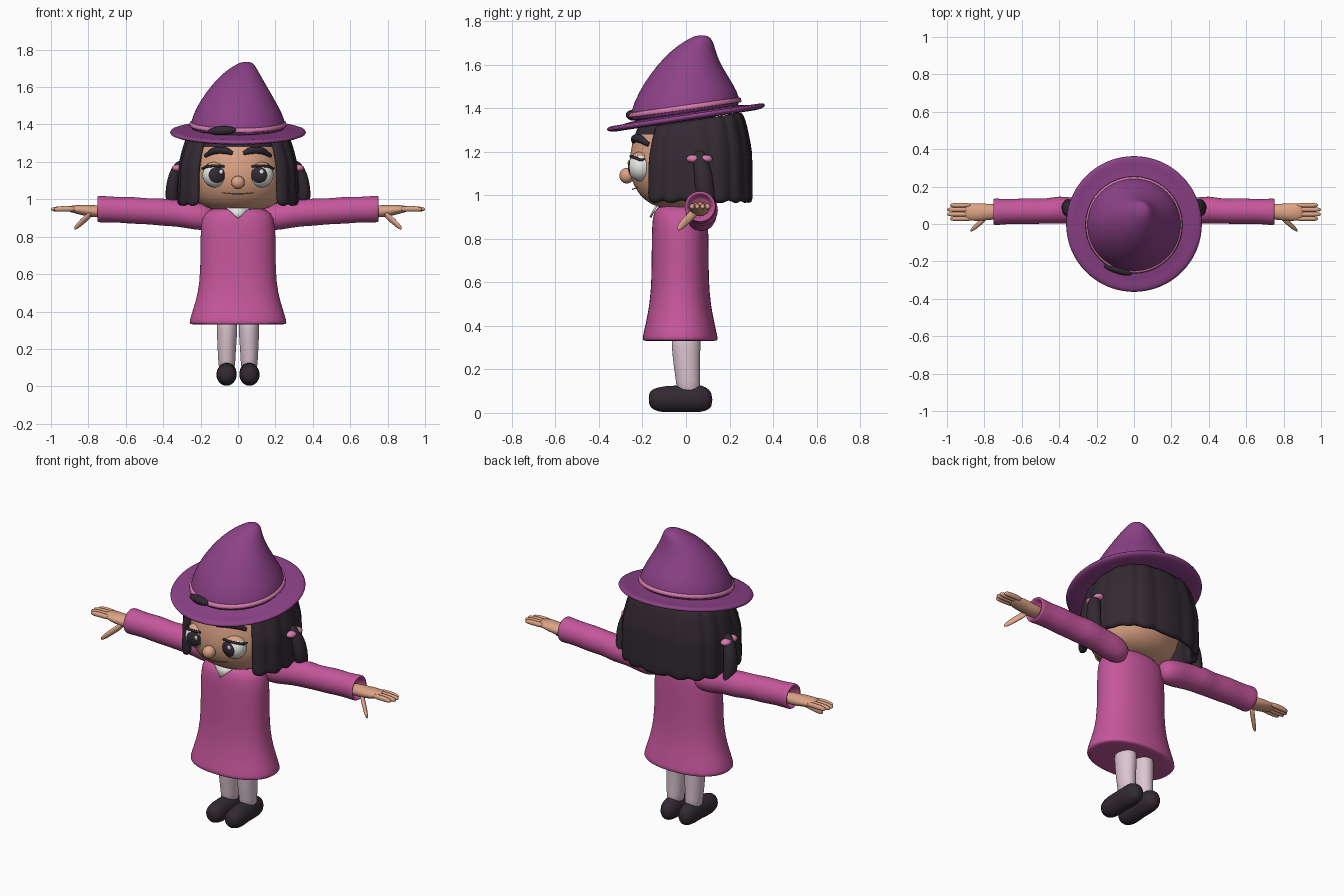
import bpy, bmesh, math
from mathutils import Matrix

cube = bpy.data.objects.get("Cube")
if cube:
    bpy.data.objects.remove(cube, do_unlink=True)


def material(name, r, g, b):
    m = bpy.data.materials.new(name)
    m.use_nodes = True
    m.diffuse_color = (r, g, b, 1)
    bsdf = next(n for n in m.node_tree.nodes if n.type == 'BSDF_PRINCIPLED')
    bsdf.inputs["Base Color"].default_value = (r, g, b, 1)
    bsdf.inputs["Roughness"].default_value = 0.8
    return m


PINK = material("magenta cloth", 0.56, 0.095, 0.33)
PURPLE = material("purple felt", 0.27, 0.055, 0.25)
BAND = material("light pink", 0.68, 0.2, 0.42)
SKIN = material("skin", 0.72, 0.37, 0.235)
HAIR = material("dark hair", 0.032, 0.023, 0.032)
SOCK = material("pale stocking", 0.72, 0.56, 0.63)
WHITE = material("white", 0.85, 0.85, 0.82)
SHADE = material("mouth brown", 0.42, 0.19, 0.12)


def finish(name, bm, mats, sub=0):
    bmesh.ops.recalc_face_normals(bm, faces=bm.faces)
    me = bpy.data.meshes.new(name)
    for f in bm.faces:
        f.smooth = True
    bm.to_mesh(me)
    bm.free()
    for m in mats:
        me.materials.append(m)
    ob = bpy.data.objects.new(name, me)
    bpy.context.collection.objects.link(ob)
    if sub:
        mod = ob.modifiers.new("smooth", 'SUBSURF')
        mod.levels = mod.render_levels = sub
    return ob


def spow(v, e):
    return math.copysign(abs(v) ** e, v)


def loft(name, mat, rings, axis='z', n=24, sub=1, tilt=0, square=1.0):
    """Skin elliptical rings (x, y, z, a, b) stacked along one axis."""
    bm = bmesh.new()
    loops = []
    for x, y, z, a, b in rings:
        loop = []
        for i in range(n):
            t = math.tau * i / n
            u, v = a * spow(math.cos(t), square), b * spow(math.sin(t), square)
            p = {'x': (x, y + u, z + v), 'y': (x + u, y, z + v),
                 'z': (x + u, y + v, z + tilt * (y + v))}[axis]
            loop.append(bm.verts.new(p))
        loops.append(loop)
    for lo, hi in zip(loops, loops[1:]):
        for i in range(n):
            j = (i + 1) % n
            bm.faces.new((lo[i], lo[j], hi[j], hi[i]))
    bm.faces.new(loops[0])
    bm.faces.new(loops[-1])
    return finish(name, bm, [mat], sub)


def ball(name, mats, loc, scale, rot=(0, 0, 0), rule=None, keep=None):
    """Ellipsoid whose pole points to the front; rule paints, keep trims."""
    bm = bmesh.new()
    bmesh.ops.create_uvsphere(bm, u_segments=32, v_segments=18, radius=1)
    bmesh.ops.rotate(bm, verts=bm.verts, matrix=Matrix.Rotation(math.pi / 2, 3, 'X'))
    if keep:
        bmesh.ops.delete(bm, geom=[v for v in bm.verts if not keep(v.co)], context='VERTS')
    if rule:
        for f in bm.faces:
            f.material_index = rule(f.calc_center_median())
    bmesh.ops.scale(bm, verts=bm.verts, vec=scale)
    ob = finish(name, bm, mats)
    ob.location, ob.rotation_euler = loc, rot
    return ob


def tube(name, mat, points, radius, taper):
    """Round stroke along a smooth path, thinner at its ends."""
    cu = bpy.data.curves.new(name, 'CURVE')
    cu.dimensions = '3D'
    cu.bevel_depth, cu.bevel_resolution, cu.use_fill_caps = radius, 3, True
    sp = cu.splines.new('BEZIER')
    sp.bezier_points.add(len(points) - 1)
    for i, (bp, p) in enumerate(zip(sp.bezier_points, points)):
        bp.co = p
        bp.handle_left_type = bp.handle_right_type = 'AUTO'
        bp.radius = taper if i in (0, len(points) - 1) else 1
    cu.materials.append(mat)
    ob = bpy.data.objects.new(name, cu)
    bpy.context.collection.objects.link(ob)


# Dress
dress = [(.33, .15, .1), (.33, .25, .165), (.335, .263, .176), (.37, .255, .168),
         (.45, .228, .15), (.55, .205, .134), (.7, .201, .131), (.86, .202, .131),
         (.93, .185, .122), (.96, .12, .09)]
loft("dress", PINK, [(0, -.027, z, a, b) for z, a, b in dress], n=32, square=.9)

# Collar
bm = bmesh.new()
bm.faces.new([bm.verts.new(p) for p in ((-.06, -.14, .955), (0, -.168, .9), (.06, -.14, .955))])
collar = finish("collar", bm, [WHITE])
collar.modifiers.new("thickness", 'SOLIDIFY').thickness = .009

# Head, with the scalp painted above the hairline
head_rings = [(.935, .09, .08), (.955, .18, .15), (1.0, .231, .207), (1.08, .254, .25),
              (1.16, .254, .253), (1.24, .238, .238), (1.28, .226, .226),
              (1.32, .21, .21), (1.38, .15, .15)]
head = loft("head", SKIN, [(0, -.01, z, a, b) for z, a, b in head_rings], n=36)
head.data.materials.append(HAIR)
for f in head.data.polygons:
    f.material_index = int(f.center.z > 1.285)
ball("nose", [SKIN], (0, -.272, 1.09), (.036, .034, .036))
tube("mouth", SHADE, [(-.085, -.222, 1.035), (0, -.245, 1.028), (.085, -.222, 1.035)], .003, .5)

# Fluted hair shell, open at the face
bm = bmesh.new()
cols, rows, grid = 84, 9, []
for i in range(cols + 1):
    s = i / cols
    t = math.radians(-54 + 288 * s)
    flute = abs(math.sin(math.pi * 13 * s)) ** .6
    column = []
    for k in range(rows + 1):
        d = k / rows
        swell = .83 + .17 * min(1, d * 2.2) ** .7 + .022 * d
        r = swell * (.955 + .045 * flute)
        x = .318 * r * spow(math.cos(t), .75)
        y = .04 + .262 * r * spow(math.sin(t), .8)
        top, bottom = 1.35 + .15 * y, .98 - .018 * flute
        column.append(bm.verts.new((x, y, top + (bottom - top) * d)))
    grid.append(column)
for c0, c1 in zip(grid, grid[1:]):
    for k in range(rows):
        bm.faces.new((c0[k], c1[k], c1[k + 1], c0[k + 1]))
hair = finish("hair", bm, [HAIR])
# keep the outer side facing away from the head before thickening
if sum(f.normal.x * f.center.x + f.normal.y * f.center.y for f in hair.data.polygons) < 0:
    hair.data.flip_normals()
solid = hair.modifiers.new("thickness", 'SOLIDIFY')
solid.thickness, solid.offset = .04, -1
sub = hair.modifiers.new("smooth", 'SUBSURF')
sub.levels = sub.render_levels = 1

# Hat
TILT = .153
brim = [(1.36, .2), (1.34, .28), (1.343, .355), (1.358, .369), (1.374, .355),
        (1.366, .29), (1.385, .24)]
loft("hat_brim", PURPLE, [(0, 0, z, r, r) for z, r in brim], n=40, tilt=TILT)
crown = [(1.36, 0, -.005, .258, .254), (1.4, 0, -.005, .255, .252), (1.45, 0, -.002, .242, .24),
         (1.53, -.002, .0, .2, .195), (1.61, .005, .012, .146, .14), (1.67, .015, .035, .101, .099),
         (1.71, .033, .06, .062, .064), (1.73, .042, .07, .035, .036), (1.735, .045, .072, .012, .012)]
bend = loft("hat_crown", PURPLE, [(x, y, z, a, b) for z, x, y, a, b in crown], n=32)
for v in bend.data.vertices:
    v.co.z += TILT * v.co.y * max(0, 1 - (v.co.z - 1.36) / .34)
loft("hat_band", BAND, [(0, -.005, z, r, r) for z, r in ((1.392, .255), (1.395, .26), (1.412, .257),
                                                         (1.415, .25))], n=40, sub=0, tilt=.14)
ball("hat_ornament", [HAIR], (-.085, -.245, 1.367), (.078, .022, .024), (0, -.05, -.3))

for side, s in (("left", 1), ("right", -1)):
    def mirrored(pts):
        return [(s * p[0], *p[1:]) for p in pts]

    def part(name, mat, rings, axis, n=16):
        loft(side + "_" + name, mat, mirrored(rings), axis, n)

    # Eye with painted iris, glint, lid, lash and brow
    ball(side + "_eye", [WHITE, HAIR], (s * .12, -.205, 1.13), (.07, .062, .067),
         (0, 0, -s * .15), lambda c: int(c.y < -.79))
    ball(side + "_eye_glint", [WHITE], (s * .108 + .018, -.264, 1.148), (.011, .004, .013))
    ball(side + "_eyelid", [SKIN], (s * .12, -.203, 1.13), (.075, .067, .072),
         keep=lambda c: c.z > .62)
    lash = [(.12 + .066 * math.cos(t), -.205 - .048 * math.sin(t), 1.163 + .016 * math.sin(t))
            for t in (math.pi * k / 6 for k in range(7))]
    tube(side + "_lash", HAIR, mirrored([(.196, -.19, 1.168)] + lash), .007, .4)
    tube(side + "_brow", HAIR, mirrored([(.028, -.24, 1.245), (.065, -.235, 1.259),
                                         (.12, -.215, 1.26), (.175, -.17, 1.232)]), .019, .55)

    # Pigtail and bow
    part("pigtail", HAIR, [(.3, .06, 1.21, .02, .02), (.33, .065, 1.17, .028, .032),
                           (.347, .08, 1.1, .036, .045), (.355, .085, 1.01, .038, .047),
                           (.348, .11, .94, .024, .028), (.34, .118, .87, .012, .014)], 'z')
    for k, y in (("front", .033), ("back", .09)):
        ball(f"{side}_bow_{k}", [BAND], (s * .325, y, 1.167), (.028, .032, .019))

    # Sleeve with soft wrinkles and an open cuff
    part("sleeve", PINK, [(.12, .07, .9, .03, .03), (.15, .07, .9, .064, .066),
                          (.22, .07, .91, .074, .076), (.32, .07, .925, .066, .07),
                          (.4, .078, .932, .076, .075), (.48, .066, .935, .064, .068),
                          (.57, .07, .942, .072, .074), (.66, .066, .945, .064, .067),
                          (.74, .065, .948, .073, .073), (.752, .065, .948, .07, .07),
                          (.752, .065, .948, .056, .056), (.7, .065, .945, .05, .05)], 'x', 24)

    # Hand
    part("palm", SKIN, [(.69, .065, .935, .04, .034), (.77, .065, .935, .043, .033),
                        (.83, .063, .943, .049, .03), (.88, .064, .948, .047, .021),
                        (.91, .064, .948, .035, .013)], 'x')
    for k, (y, tip) in enumerate(((.028, .985), (.052, 1.0), (.077, 1.0), (.1, .985))):
        part(f"finger_{k + 1}", SKIN, [(.86, y, .948, .013, .015), (.93, y, .95, .014, .016),
                                       (tip - .015, y, .947, .013, .014),
                                       (tip, y, .946, .006, .007)], 'x', 10)
    part("thumb", SKIN, [(.78, .045, .925, .02, .022), (.82, .01, .893, .018, .022),
                         (.86, -.025, .857, .015, .019), (.876, -.036, .845, .006, .008)], 'x', 12)

    # Leg and shoe
    part("leg", SOCK, [(.058, 0, .38, .056, .07), (.058, 0, .31, .056, .068),
                       (.06, .003, .22, .052, .062), (.06, .01, .14, .046, .056),
                       (.06, .012, .08, .046, .055)], 'z')
    part("shoe", HAIR, [(.06, -.172, .065, .02, .025), (.061, -.155, .062, .048, .05),
                        (.062, -.1, .062, .058, .064), (.06, -.03, .066, .052, .06),
                        (.059, .04, .068, .054, .068), (.059, .095, .064, .048, .058),
                        (.059, .122, .06, .02, .03)], 'y')
